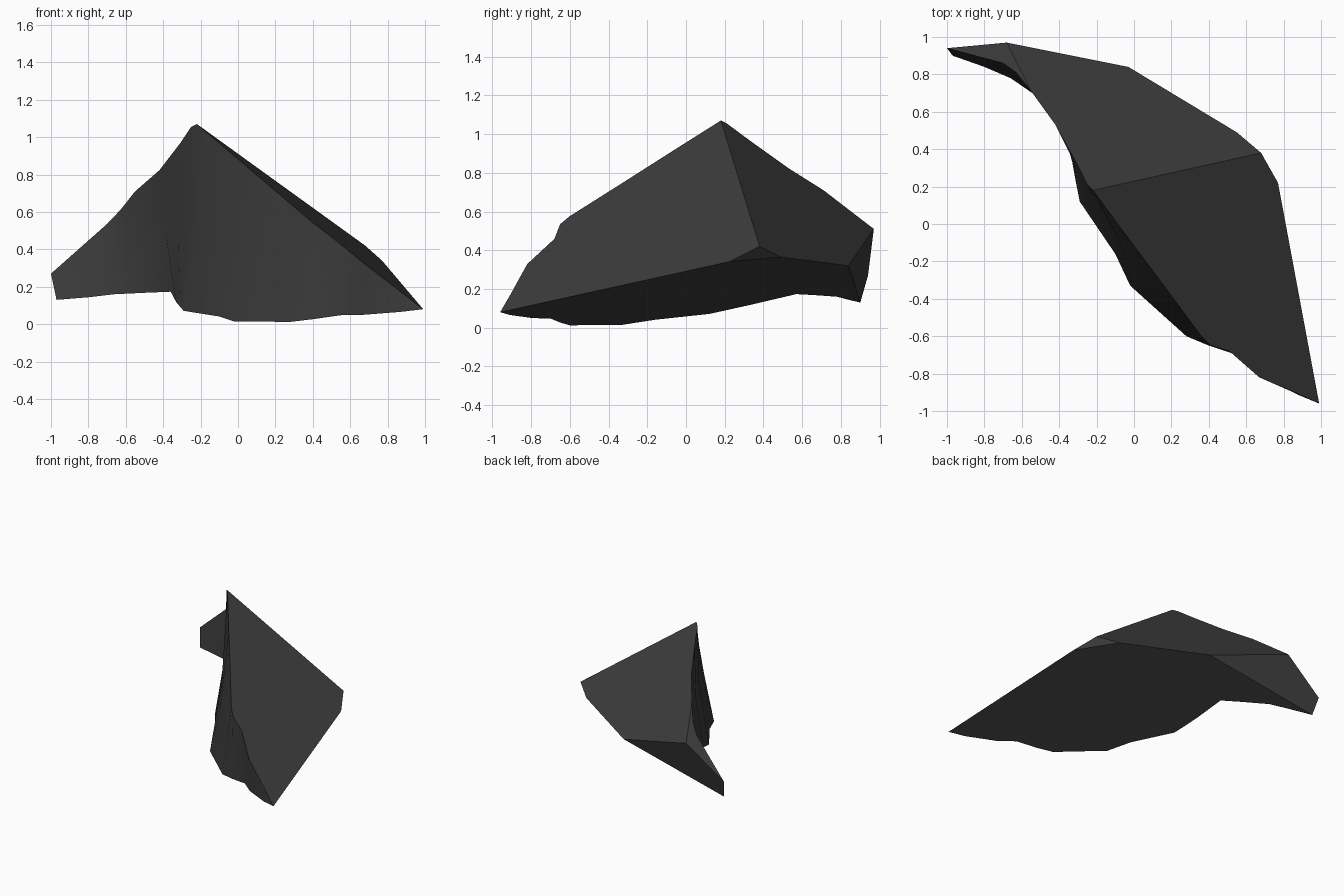
import bpy
import bmesh
from mathutils import Vector

start_cube = bpy.data.objects.get("Cube")
if start_cube:
    bpy.data.objects.remove(start_cube, do_unlink=True)

# Main corners of the shard
peak = Vector((-0.22, 0.18, 1.07))
tip = Vector((0.99, -0.96, 0.08))
shoulder_high = Vector((0.68, 0.38, 0.42))
shoulder_front = Vector((0.77, 0.22, 0.34))
shoulder_back = Vector((0.55, 0.49, 0.365))
back_low = Vector((-0.03, 0.84, 0.32))
back_high = Vector((-0.68, 0.97, 0.51))
end_high = Vector((-1.0, 0.94, 0.27))
end_low = Vector((-0.97, 0.90, 0.13))
notch = Vector((-0.55, 0.71, 0.71))


def on_plane(corners, outline):
    """Lift outline points (x, y) onto the plane through three corners."""
    a, b, c = corners
    n = (b - a).cross(c - a)
    return [Vector((x, y, a.z - (n.x * (x - a.x) + n.y * (y - a.y)) / n.z))
            for x, y in outline]


# Chipped upper rim, from the far end over the peak to the tip
end_rim = on_plane((back_high, end_high, notch), [(-0.70, 0.86), (-0.63, 0.81)])
back_rim = on_plane((peak, shoulder_high, back_low),
                    [(-0.42, 0.53), (-0.31, 0.33), (-0.25, 0.21)])
front_rim = on_plane((peak, shoulder_high, tip),
                     [(-0.02, -0.09), (0.16, -0.33), (0.36, -0.60), (0.41, -0.65),
                      (0.51, -0.68), (0.67, -0.82), (0.88, -0.91)])
upper = [end_high, *end_rim, notch, *back_rim, peak, *front_rim, tip]

# Lower rim, lying on the slanted underside
lower_rim = on_plane((shoulder_front, back_low, tip),
                     [(-0.80, 0.84), (-0.66, 0.78), (-0.50, 0.67), (-0.36, 0.57),
                      (-0.33, 0.33), (-0.31, 0.22), (-0.29, 0.12), (-0.10, -0.16),
                      (-0.02, -0.33), (0.28, -0.60), (0.40, -0.65), (0.55, -0.70),
                      (0.66, -0.79), (0.87, -0.91)])
lower = [end_low, *lower_rim, tip]

# Middle row of the broken front, pulled in slightly along the ridge
middle = [(a + b) / 2 for a, b in zip(upper, lower)]
ridge = upper.index(peak)
for i in (ridge - 1, ridge):
    middle[i].x += 0.035

bm = bmesh.new()
made = {}


def add_face(points, smooth=False):
    verts = []
    for p in points:
        key = tuple(round(v, 4) for v in p)
        if key not in made:
            made[key] = bm.verts.new(p)
        if made[key] not in verts:
            verts.append(made[key])
    face = bm.faces.new(verts)
    face.smooth = smooth


# Smooth broken front surface
for top, bottom in ((upper, middle), (middle, lower)):
    for i in range(len(top) - 1):
        add_face((top[i], bottom[i], bottom[i + 1], top[i + 1]), True)

# Flat facets
add_face([peak, *front_rim, tip, shoulder_front, shoulder_high])
add_face([notch, *back_rim, peak, shoulder_high, shoulder_back, back_low, back_high])
add_face([end_high, *end_rim, notch, back_high])
add_face([shoulder_high, shoulder_front, shoulder_back])
add_face([back_high, back_low, end_low, middle[0], end_high])
add_face([*lower, shoulder_front, shoulder_back, back_low])
bmesh.ops.recalc_face_normals(bm, faces=bm.faces)

mesh = bpy.data.meshes.new("rock_shard")
bm.to_mesh(mesh)
bm.free()
shard = bpy.data.objects.new("rock_shard", mesh)
bpy.context.collection.objects.link(shard)

# Dark stone colour
stone = bpy.data.materials.new("dark_grey_stone")
stone.use_nodes = True
colour = (0.045, 0.045, 0.045, 1)
stone.diffuse_color = colour
stone.node_tree.nodes["Principled BSDF"].inputs["Base Color"].default_value = colour
mesh.materials.append(stone)
